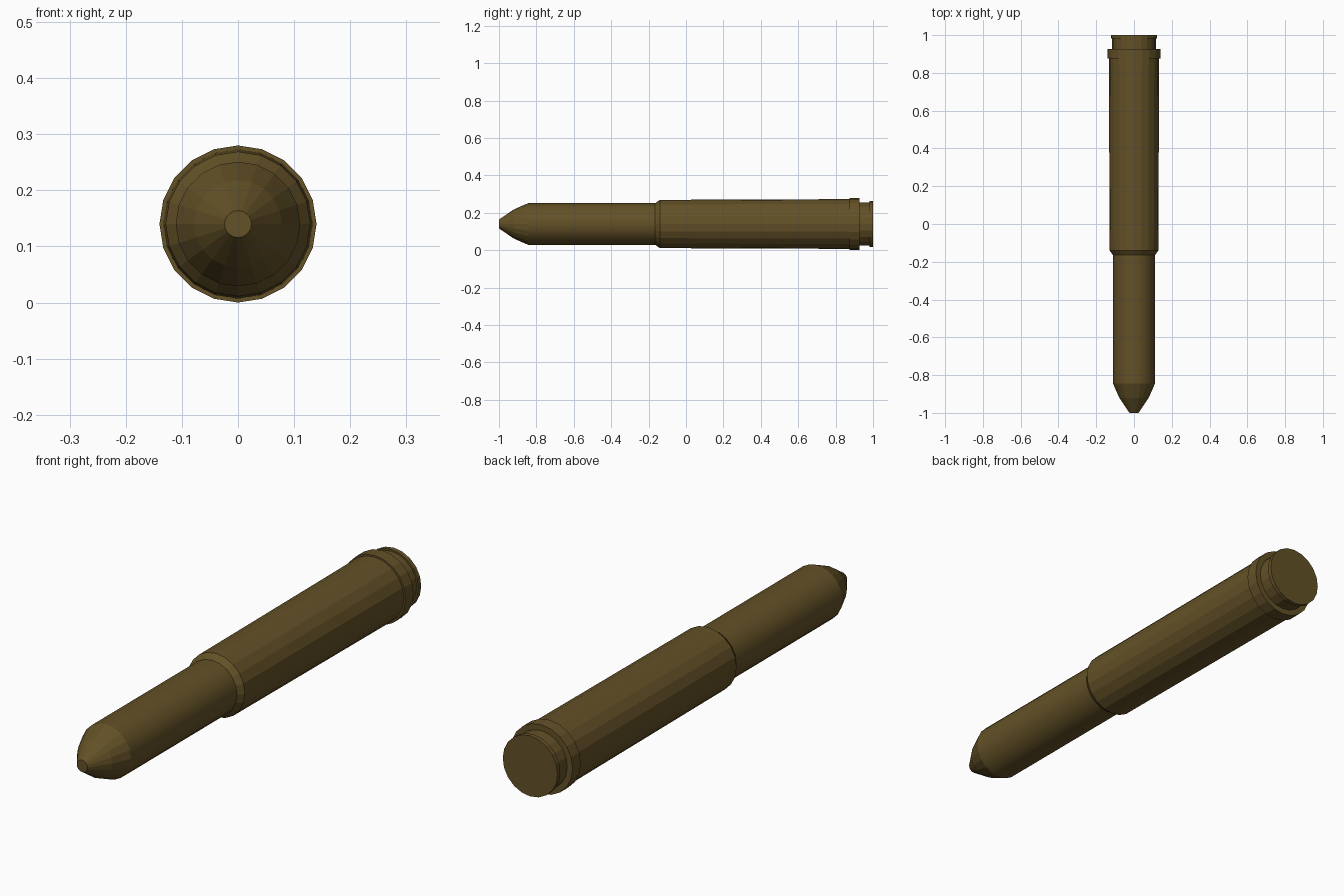
import bpy
import math

cube = bpy.data.objects.get("Cube")
if cube:
    bpy.data.objects.remove(cube, do_unlink=True)

AXIS_Z = 0.14

brass = bpy.data.materials.new("dark brass")
brass.use_nodes = True
COLOUR = (0.125, 0.082, 0.02, 1)
brass.diffuse_color = COLOUR
bsdf = brass.node_tree.nodes["Principled BSDF"]
bsdf.inputs["Base Color"].default_value = COLOUR


def turned_part(name, profile, sides, smooth):
    """Lathe a list of (y, radius) rings around the long axis, capping both ends."""
    verts, faces = [], []
    for y, r in profile:
        for i in range(sides):
            a = 2 * math.pi * i / sides
            verts.append((r * math.sin(a), y, AXIS_Z + r * math.cos(a)))
    for k in range(len(profile) - 1):
        for i in range(sides):
            j = (i + 1) % sides
            a, b = k * sides, (k + 1) * sides
            faces.append((a + i, a + j, b + j, b + i))
    last = (len(profile) - 1) * sides
    faces.append(tuple(reversed(range(sides))))
    faces.append(tuple(range(last, last + sides)))
    mesh = bpy.data.meshes.new(name)
    mesh.from_pydata(verts, [], faces)
    mesh.materials.append(brass)
    obj = bpy.data.objects.new(name, mesh)
    bpy.context.collection.objects.link(obj)
    bpy.ops.object.select_all(action="DESELECT")
    obj.select_set(True)
    bpy.context.view_layer.objects.active = obj
    if smooth:
        bpy.ops.object.shade_smooth_by_angle(angle=math.radians(smooth))
    return obj


# Pointed tip and cylindrical front section
turned_part("nose", [(-1, 0.024), (-0.92, 0.078), (-0.845, 0.111)], 20, 0)
turned_part("neck", [(-0.845, 0.111), (-0.16, 0.111)], 20, 30)

# Main casing with its bevelled shoulder and slight taper
turned_part("casing", [(-0.165, 0.111), (-0.14, 0.129), (0.88, 0.133)], 20, 0)

# Raised belt, extraction groove and end flange
turned_part("belt", [(0.875, 0.14), (0.927, 0.14)], 20, 0)
turned_part("groove", [(0.92, 0.116), (0.985, 0.116)], 20, 0)
turned_part("end_flange", [(0.982, 0.123), (1, 0.123)], 20, 0)
